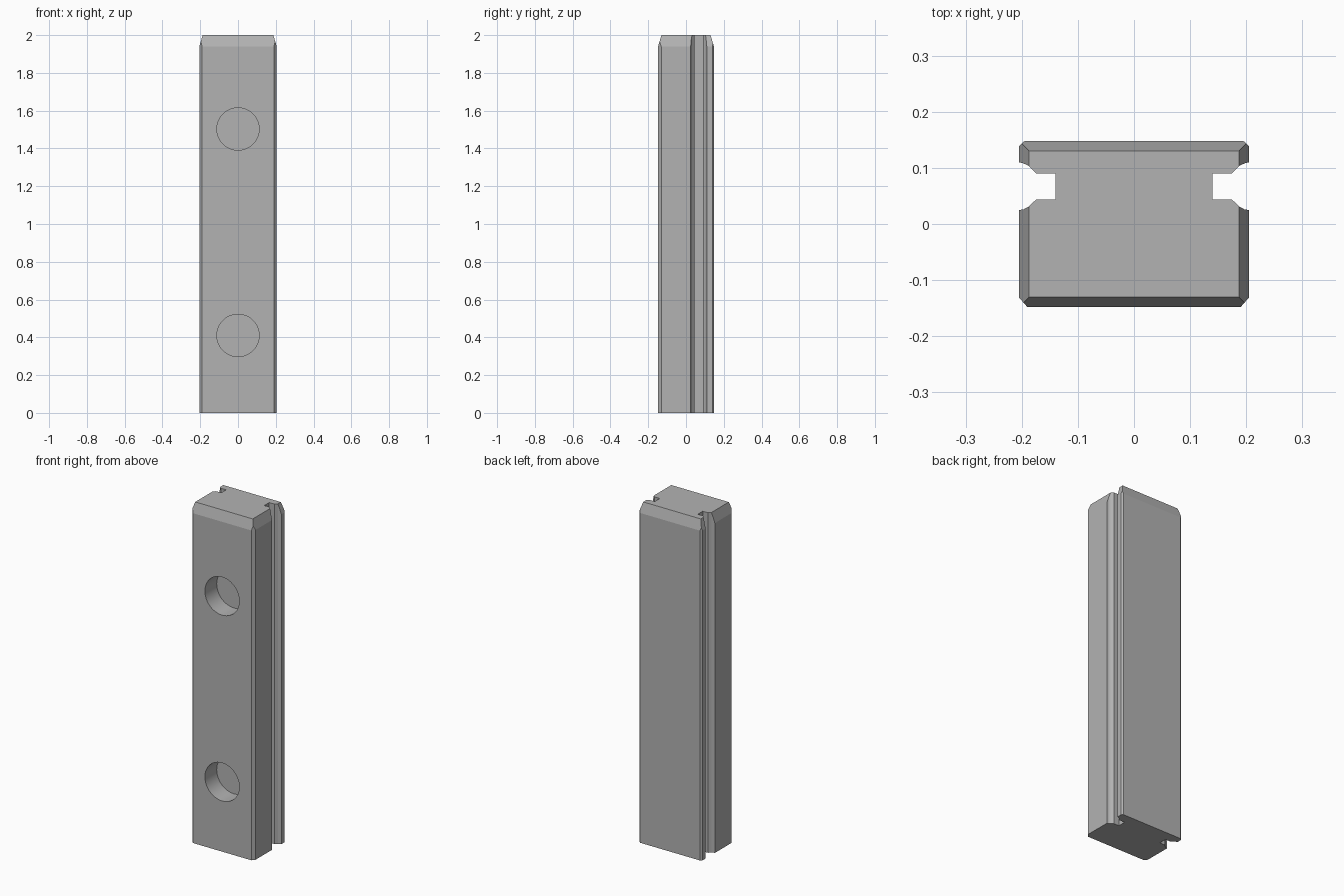
import bpy, bmesh, math
from mathutils import Vector

cube = bpy.data.objects.get("Cube")
if cube:
    bpy.data.objects.remove(cube, do_unlink=True)

# Single grey material
grey = bpy.data.materials.new("mid_grey")
grey.use_nodes = True
colour = (0.45, 0.45, 0.45, 1)
grey.diffuse_color = colour
grey.node_tree.nodes["Principled BSDF"].inputs["Base Color"].default_value = colour

HEIGHT, BEVEL_Z = 2.0, 1.94

# Half of the grooved cross-section, front to back, mirrored in x
half = [(0.19, -0.148), (0.205, -0.131), (0.205, 0.025), (0.197, 0.026),
        (0.188, 0.031), (0.174, 0.044), (0.14, 0.044), (0.14, 0.09),
        (0.174, 0.09), (0.188, 0.104), (0.197, 0.108), (0.205, 0.11),
        (0.205, 0.139), (0.195, 0.148)]
outline = half + [(-x, y) for x, y in reversed(half)]

bm = bmesh.new()
base = bm.faces.new([bm.verts.new((x, y, 0)) for x, y in outline])
top = bmesh.ops.extrude_face_region(bm, geom=[base])["geom"]
bmesh.ops.translate(bm, vec=(0, 0, HEIGHT),
                    verts=[v for v in top if isinstance(v, bmesh.types.BMVert)])
bmesh.ops.recalc_face_normals(bm, faces=bm.faces)

# Slanted lead-in on all four sides of the top
rise, inset = HEIGHT - BEVEL_Z, 0.018
for direction, reach in (((1, 0), 0.205), ((-1, 0), 0.205),
                         ((0, 1), 0.148), ((0, -1), 0.148)):
    out = Vector((*direction, 0))
    cut = bmesh.ops.bisect_plane(
        bm, geom=bm.verts[:] + bm.edges[:] + bm.faces[:], dist=1e-6,
        plane_co=out * reach + Vector((0, 0, BEVEL_Z)),
        plane_no=out * rise + Vector((0, 0, inset)), clear_outer=True)
    rim = [e for e in cut["geom_cut"]
           if isinstance(e, bmesh.types.BMEdge) and e.is_boundary]
    bmesh.ops.edgenet_fill(bm, edges=rim)
bmesh.ops.recalc_face_normals(bm, faces=bm.faces)

mesh = bpy.data.meshes.new("grooved_bar")
bm.to_mesh(mesh)
bm.free()
mesh.materials.append(grey)
bar = bpy.data.objects.new("grooved_bar", mesh)
bpy.context.collection.objects.link(bar)
bpy.context.view_layer.objects.active = bar

# Two blind round holes in the front
HOLE_DEPTH = 0.11
for name, z in (("lower_hole_cutter", 0.41), ("upper_hole_cutter", 1.503)):
    bpy.ops.mesh.primitive_cylinder_add(
        vertices=48, radius=0.112, depth=HOLE_DEPTH * 2,
        location=(0, -0.148, z), rotation=(math.pi / 2, 0, 0))
    cutter = bpy.context.object
    cutter.name = name
    cutter.data.materials.append(grey)
    cutter.hide_render = True
    bpy.context.view_layer.objects.active = bar
    mod = bar.modifiers.new(name, "BOOLEAN")
    mod.operation, mod.solver, mod.object = "DIFFERENCE", "EXACT", cutter
    bpy.ops.object.modifier_apply(modifier=mod.name)
    bpy.data.objects.remove(cutter, do_unlink=True)

# Smooth hole walls, crisp everything else
bpy.ops.object.select_all(action="DESELECT")
bar.select_set(True)
bpy.ops.object.shade_smooth_by_angle(angle=math.radians(12))
